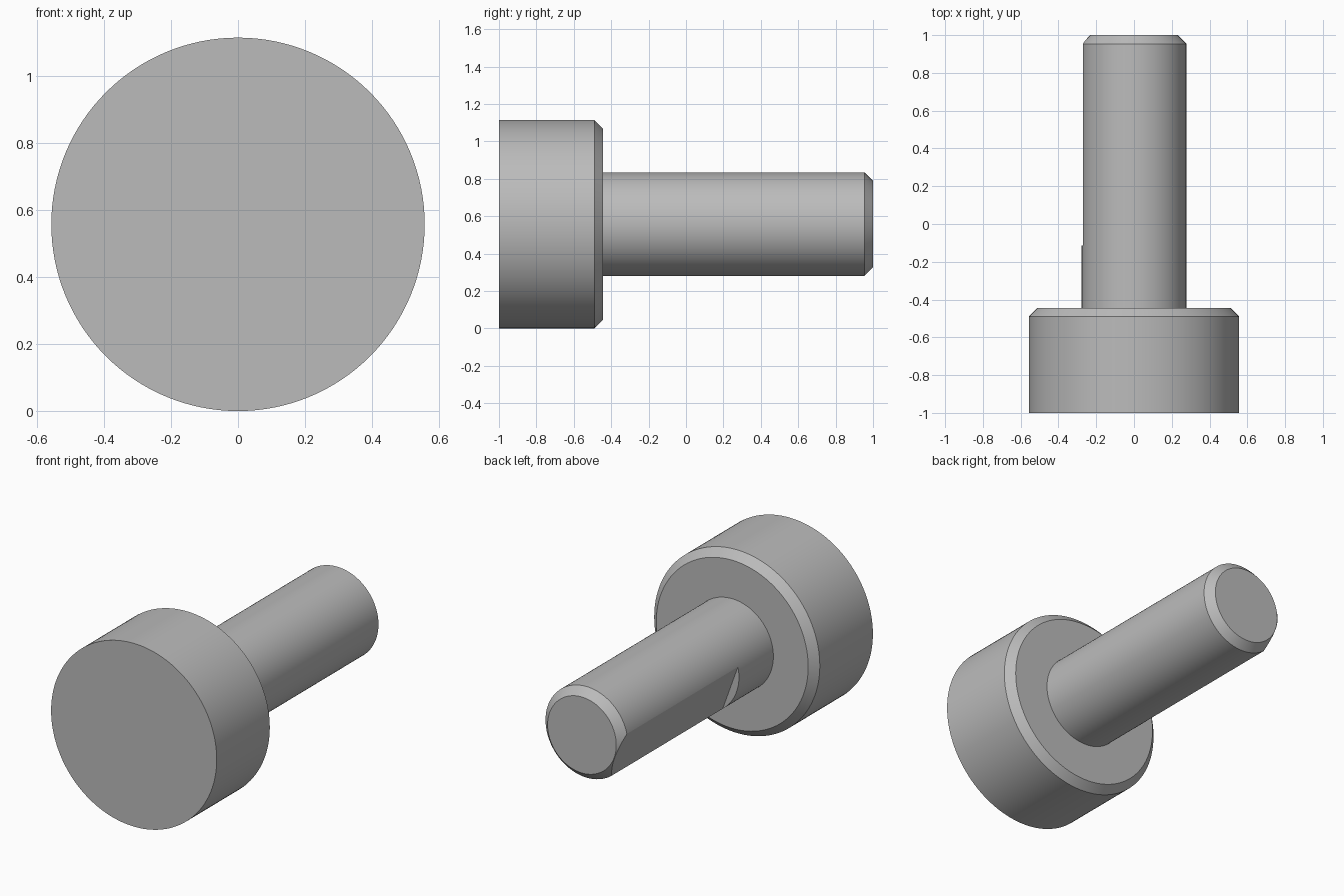
import bpy, bmesh, math
from mathutils import Vector, Matrix

cube = bpy.data.objects.get("Cube")
if cube:
    bpy.data.objects.remove(cube, do_unlink=True)

HEAD_R, SHANK_R, CHAMFER = 0.557, 0.277, 0.046
FRONT, SHOULDER, TIP = -1.0, -0.444, 1.0
FLAT_START, FLAT_DIST, FLAT_TILT = -0.113, 0.233, math.radians(-20)
AXIS = Vector((0, 0, HEAD_R))

# Plain steel
steel = bpy.data.materials.new("grey steel")
steel.use_nodes = True
colour = (0.5, 0.5, 0.5, 1)
steel.diffuse_color = colour
steel.node_tree.nodes["Principled BSDF"].inputs["Base Color"].default_value = colour


def make_object(name, bm):
    mesh = bpy.data.meshes.new(name)
    bm.to_mesh(mesh)
    bm.free()
    mesh.materials.append(steel)
    obj = bpy.data.objects.new(name, mesh)
    bpy.context.collection.objects.link(obj)
    return obj


def turned(name, profile, steps=128):
    """Revolve (radius, y) points around the pin axis."""
    bm = bmesh.new()
    verts = [bm.verts.new((0, y, HEAD_R + r)) for r, y in profile]
    edges = [bm.edges.new(pair) for pair in zip(verts, verts[1:])]
    bmesh.ops.spin(bm, geom=verts + edges, cent=AXIS, axis=(0, 1, 0),
                   angle=math.tau, steps=steps)
    bmesh.ops.remove_doubles(bm, verts=bm.verts, dist=1e-4)
    # Merge the triangle fans at both ends into single flat faces
    caps = [v for v in bm.verts if (v.co - AXIS).xz.length < 1e-4]
    bmesh.ops.dissolve_verts(bm, verts=caps)
    bmesh.ops.recalc_face_normals(bm, faces=bm.faces)
    return make_object(name, bm)


# Head and shank turned as one solid, chamfered at the shoulder and the tip
pin = turned("headed_pin", [
    (0, FRONT), (HEAD_R, FRONT), (HEAD_R, SHOULDER - CHAMFER),
    (HEAD_R - CHAMFER, SHOULDER), (SHANK_R, SHOULDER),
    (SHANK_R, TIP - CHAMFER), (SHANK_R - CHAMFER, TIP), (0, TIP)])

# Block that mills the tilted flat along the shank
bm = bmesh.new()
bmesh.ops.create_cube(bm, size=1)
length, depth = TIP + 0.2 - FLAT_START, 0.2
bm.transform(Matrix.Translation(AXIS) @ Matrix.Rotation(FLAT_TILT, 4, 'Y')
             @ Matrix.Translation((-FLAT_DIST - depth / 2, FLAT_START + length / 2, 0))
             @ Matrix.Diagonal((depth, length, 0.6, 1)))
cutter = make_object("flat_cutter", bm)
cutter.hide_render = True

cut = pin.modifiers.new("flat", 'BOOLEAN')
cut.operation = 'DIFFERENCE'
cut.solver = 'EXACT'
cut.object = cutter

bpy.ops.object.select_all(action='DESELECT')
pin.select_set(True)
bpy.context.view_layer.objects.active = pin
bpy.ops.object.modifier_apply(modifier=cut.name)
bpy.data.objects.remove(cutter, do_unlink=True)
bpy.ops.object.shade_smooth_by_angle(angle=math.radians(20))
